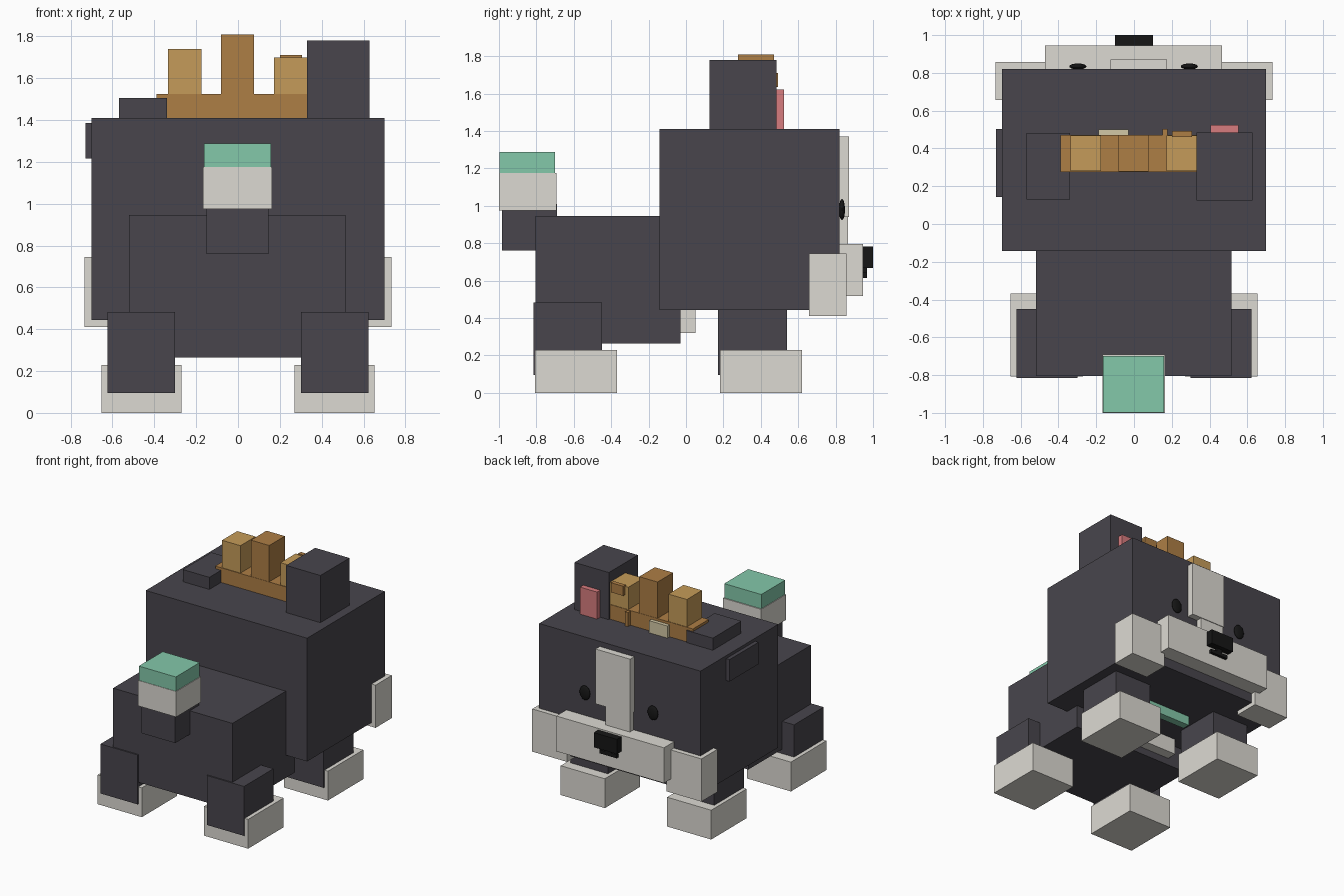
import bpy
import math


def material(name, r, g, b):
    m = bpy.data.materials.new(name)
    m.diffuse_color = (r, g, b, 1)
    return m


DARK = material("charcoal", 0.065, 0.06, 0.073)
WHITE = material("off_white", 0.72, 0.70, 0.65)
GREEN = material("mint", 0.23, 0.58, 0.40)
BROWN = material("bronze", 0.42, 0.21, 0.06)
GOLD = material("gold", 0.56, 0.33, 0.10)
CREAM = material("cream", 0.65, 0.58, 0.38)
PINK = material("pink", 0.68, 0.20, 0.21)
BLACK = material("black", 0.008, 0.008, 0.008)


def box(name, x, y, z, mat):
    """Box from (min, max) ranges on each axis."""
    centre = [(a + b) / 2 for a, b in (x, y, z)]
    bpy.ops.mesh.primitive_cube_add(size=1, location=centre)
    o = bpy.context.object
    o.name = name
    o.scale = [b - a for a, b in (x, y, z)]
    bpy.ops.object.transform_apply(location=False, rotation=False, scale=True)
    o.data.materials.append(mat)
    return o


def pair(name, x, y, z, mat):
    box(name + "_right", x, y, z, mat)
    box(name + "_left", (-x[1], -x[0]), y, z, mat)


# Body and chest
box("body", (-0.52, 0.515), (-0.805, -0.03), (0.265, 0.945), DARK)
box("chest_patch", (-0.35, 0.35), (-0.05, 0.05), (0.32, 0.60), WHITE)
box("collar_tag", (-0.21, 0.21), (0.31, 0.37), (0.37, 0.46), GREEN)

# Legs and paws
pair("rear_leg", (0.30, 0.623), (-0.815, -0.45), (0.095, 0.483), DARK)
pair("rear_paw", (0.27, 0.653), (-0.807, -0.368), (0, 0.23), WHITE)
pair("front_leg", (0.30, 0.623), (0.172, 0.54), (0.095, 0.483), DARK)
pair("front_paw", (0.27, 0.653), (0.182, 0.62), (0, 0.23), WHITE)

# Tail
box("tail_base", (-0.15, 0.145), (-0.985, -0.69), (0.76, 1.01), DARK)
box("tail_band", (-0.168, 0.163), (-1.0, -0.692), (0.975, 1.175), WHITE)
box("tail_tip", (-0.163, 0.158), (-0.997, -0.70), (1.17, 1.287), GREEN)

# Head and face
box("head", (-0.70, 0.70), (-0.143, 0.82), (0.443, 1.41), DARK)
pair("cheek", (0.43, 0.734), (0.657, 0.858), (0.41, 0.745), WHITE)
box("muzzle", (-0.47, 0.465), (0.75, 0.945), (0.518, 0.795), WHITE)
box("blaze_upper", (-0.125, 0.175), (0.78, 0.872), (0.94, 1.37), WHITE)
box("blaze_lower", (-0.12, 0.09), (0.78, 0.867), (0.75, 0.95), WHITE)
box("nose", (-0.10, 0.10), (0.93, 1.0), (0.668, 0.783), BLACK)
box("mouth_stem", (-0.025, 0.025), (0.93, 0.967), (0.63, 0.68), BLACK)
box("mouth_bar", (-0.075, 0.075), (0.93, 0.967), (0.615, 0.643), BLACK)

# Oval eyes
for side, x in (("right", 0.293), ("left", -0.297)):
    bpy.ops.mesh.primitive_uv_sphere_add(segments=24, ring_count=12, radius=1,
                                         location=(x, 0.834, 0.98))
    eye = bpy.context.object
    eye.name = "eye_" + side
    eye.scale = (0.045, 0.016, 0.056)
    bpy.ops.object.transform_apply(location=False, rotation=False, scale=True)
    bpy.ops.object.shade_smooth_by_angle(angle=math.radians(40))
    eye.data.materials.append(BLACK)

# Upright ear and folded ear
box("upright_ear", (0.33, 0.628), (0.125, 0.485), (1.40, 1.78), DARK)
box("inner_ear", (0.405, 0.553), (0.475, 0.525), (1.40, 1.622), PINK)
box("folded_ear_top", (-0.57, -0.34), (0.13, 0.482), (1.40, 1.505), DARK)
box("folded_ear_flap", (-0.73, -0.69), (0.143, 0.502), (1.215, 1.387), DARK)

# Crown with three points and small ornaments
box("crown_base", (-0.39, 0.33), (0.275, 0.472), (1.40, 1.525), BROWN)
box("crown_point_left", (-0.335, -0.175), (0.28, 0.468), (1.52, 1.74), GOLD)
box("crown_point_middle", (-0.082, 0.077), (0.277, 0.47), (1.52, 1.81), BROWN)
box("crown_point_right", (0.173, 0.33), (0.28, 0.468), (1.52, 1.70), GOLD)
box("crown_stud", (0.20, 0.307), (0.46, 0.493), (1.635, 1.71), BROWN)
box("crown_pin", (0.152, 0.177), (0.46, 0.503), (1.405, 1.52), BROWN)
box("crown_plate", (-0.188, -0.03), (0.46, 0.50), (1.405, 1.505), CREAM)
